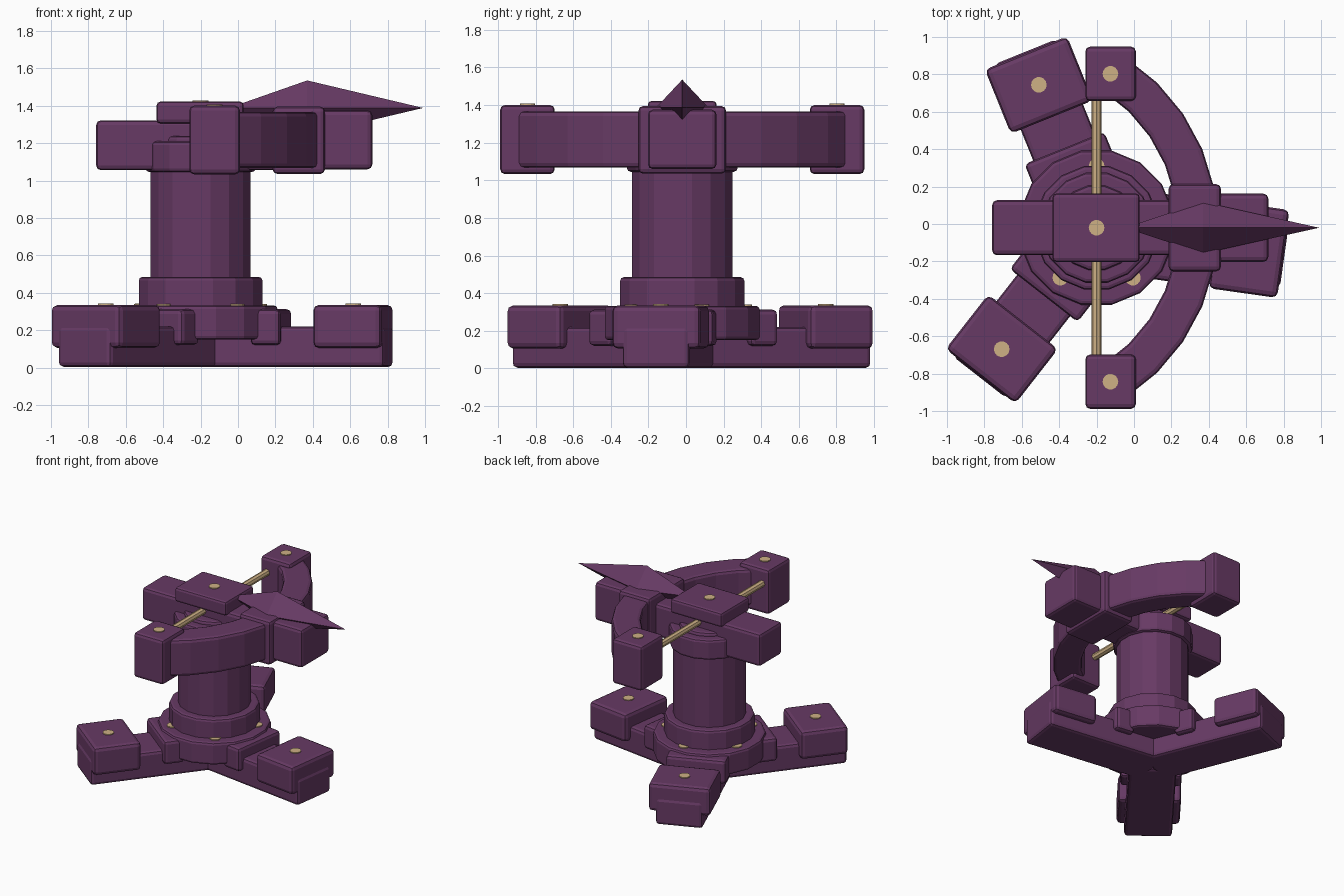
import bpy, bmesh, math
from mathutils import Matrix, Vector

if "Cube" in bpy.data.objects:
    bpy.data.objects.remove(bpy.data.objects["Cube"])

CX, CY = -0.2, -0.02  # turret axis


def material(name, col):
    m = bpy.data.materials.new(name)
    m.diffuse_color = (*col, 1)
    m.use_nodes = True
    m.node_tree.nodes["Principled BSDF"].inputs["Base Color"].default_value = m.diffuse_color
    return m


PURPLE = material("purple_paint", (0.135, 0.042, 0.128))
GOLD = material("pale_gold", (0.62, 0.44, 0.235))


def finish(name, bm, mat, bevel=0.0, place=None):
    bmesh.ops.recalc_face_normals(bm, faces=bm.faces)
    me = bpy.data.meshes.new(name)
    bm.to_mesh(me)
    bm.free()
    me.materials.append(mat)
    ob = bpy.data.objects.new(name, me)
    bpy.context.collection.objects.link(ob)
    if place is not None:
        ob.matrix_world = place
    if bevel:
        b = ob.modifiers.new("rounded_edges", 'BEVEL')
        b.width = bevel
        b.segments = 2
        b.limit_method = 'ANGLE'
        b.angle_limit = math.radians(35)
    return ob


def box(name, x, y, z, place=None, bevel=0.025, mat=PURPLE):
    """Box from (min, max) ranges."""
    bm = bmesh.new()
    bmesh.ops.create_cube(bm, size=1)
    for v in bm.verts:
        v.co = Vector([(r[0] + r[1]) / 2 + c * (r[1] - r[0])
                       for r, c in zip((x, y, z), v.co)])
    return finish(name, bm, mat, bevel, place)


def drum(name, r, z0, z1, x=CX, y=CY, sides=16, bevel=0.02, mat=PURPLE):
    bm = bmesh.new()
    bmesh.ops.create_cone(bm, cap_ends=True, segments=sides, radius1=r,
                          radius2=r, depth=z1 - z0,
                          matrix=Matrix.Translation((x, y, (z0 + z1) / 2))
                          @ Matrix.Rotation(math.pi / sides, 4, 'Z'))
    return finish(name, bm, mat, bevel)


def stud(name, x, y, z):
    drum(name, 0.042, z - 0.003, z + 0.006, x, y, 14, 0, GOLD)


# Pedestal: stacked drums
drum("base_ring", 0.42, 0.15, 0.332)
drum("collar", 0.337, 0.30, 0.485)
drum("column", 0.272, 0.45, 1.08, bevel=0)
drum("column_cap", 0.30, 1.045, 1.21)
drum("column_hub", 0.23, 1.19, 1.238)
for i in range(5):
    a = math.radians(90 + 72 * i)
    stud("base_stud", CX + 0.33 * math.cos(a), CY + 0.33 * math.sin(a), 0.334)

# Three legs with weights, root clamps and studs
for deg in (112, 232, 352):
    a = math.radians(deg)
    place = Matrix.Translation((CX, CY, 0)) @ Matrix.Rotation(a, 4, 'Z')
    box("leg_beam", (0, 1.015), (-0.18, 0.18), (0.003, 0.22), place)
    box("leg_foot_block", (0.638, 1.008), (-0.237, 0.237), (0.105, 0.335), place, 0.03)
    box("leg_clamp", (0.30, 0.46), (-0.23, 0.23), (0.12, 0.312), place)
    stud("leg_stud", CX + 0.824 * math.cos(a), CY + 0.824 * math.sin(a), 0.336)

# Stock, front block and top plate
box("stock", (-0.758, 0.25), (CY - 0.147, CY + 0.147), (1.055, 1.322))
box("stock_front", (0.2, 0.718), (CY - 0.182, CY + 0.182), (1.06, 1.375))
box("top_plate", (-0.435, 0.03), (CY - 0.183, CY + 0.183), (1.305, 1.422), bevel=0.02)
stud("plate_stud", CX, CY, 1.423)
box("bow_clamp", (0.185, 0.465), (CY - 0.233, CY + 0.233), (1.035, 1.395))

# Curved bow: rectangular section swept along an arc
bm = bmesh.new()
rings = []
for i in range(11):
    a = math.radians(-57 + 11.4 * i)
    rings.append([bm.verts.new((-0.635 + r * math.cos(a), CY + r * math.sin(a), z))
                  for r, z in ((0.868, 1.067), (1.085, 1.067), (1.085, 1.367), (0.868, 1.367))])
for p, q in zip(rings, rings[1:]):
    for k in range(4):
        n = (k + 1) % 4
        bm.faces.new((p[k], p[n], q[n], q[k]))
bm.faces.new(rings[0])
bm.faces.new(rings[-1])
finish("bow_arms", bm, PURPLE, 0.025)

# Bow tips
for s in (-1, 1):
    yc = CY + s * 0.823
    box("bow_tip", (-0.26, 0.01), (yc - 0.145, yc + 0.145), (1.033, 1.4))
    stud("bow_tip_stud", -0.126, yc, 1.401)

# Bowstring
bm = bmesh.new()
bmesh.ops.create_cone(bm, cap_ends=True, segments=8, radius1=0.027, radius2=0.027,
                      depth=1.44, matrix=Matrix.Translation((CX, CY, 1.28))
                      @ Matrix.Rotation(math.pi / 2, 4, 'X'))
finish("bowstring", bm, GOLD)

# Bolt head: long four-sided double pyramid
bm = bmesh.new()
zc = 1.388
tip = bm.verts.new((0.99, CY, zc))
tail = bm.verts.new((-0.05, CY, zc))
mid = [bm.verts.new((0.37, CY + dy, zc + dz))
       for dy, dz in ((0.138, 0), (0, 0.147), (-0.138, 0), (0, -0.147))]
for k in range(4):
    for end in (tip, tail):
        bm.faces.new((mid[k], mid[(k + 1) % 4], end))
finish("bolt_head", bm, PURPLE)
